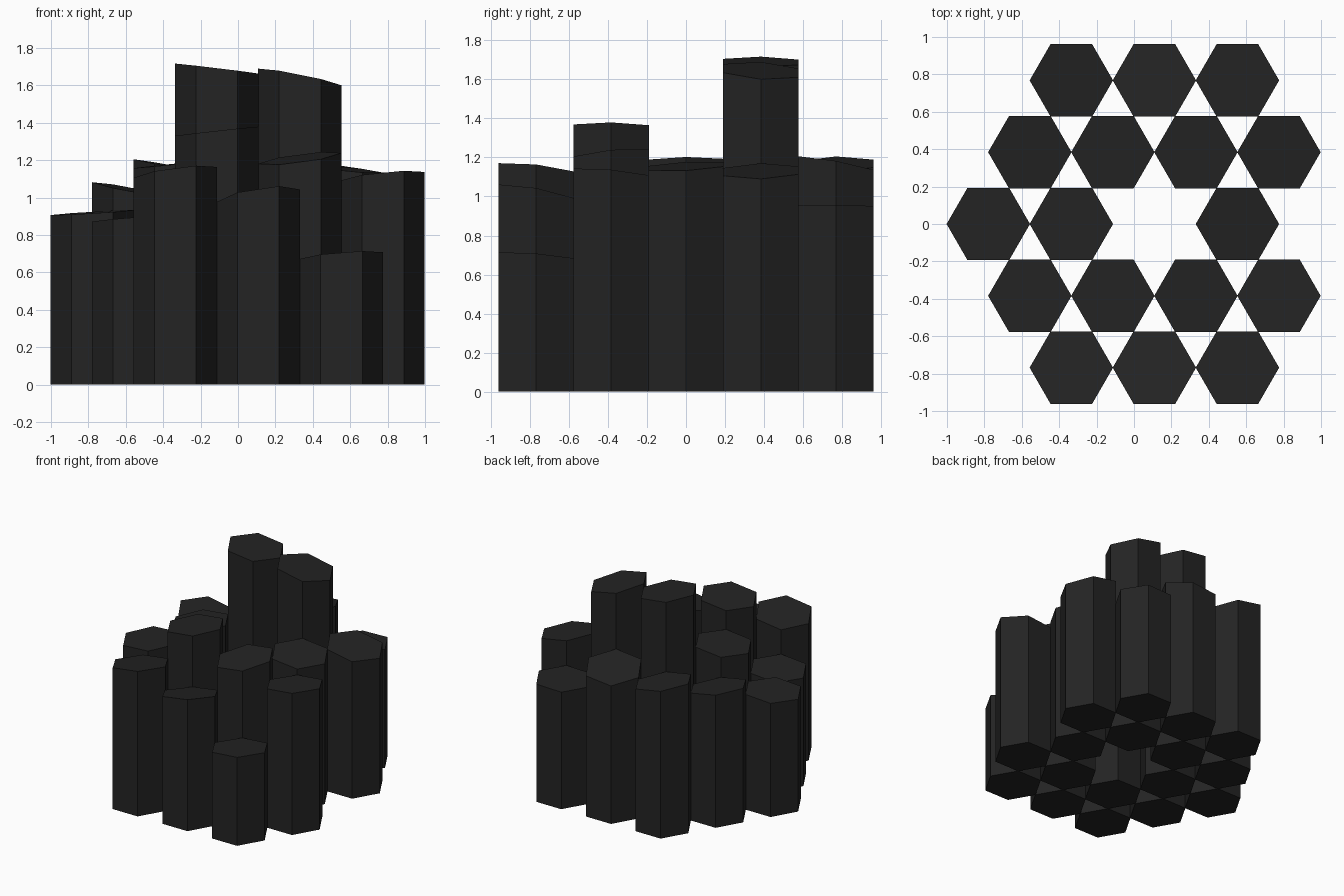
import bpy
import bmesh
import math

# Remove the default object
default_object = bpy.data.objects.get("Cube")
if default_object:
    bpy.data.objects.remove(default_object, do_unlink=True)

RADIUS = 0.223
SPACING = 0.444
ROW_STEP = 0.384
SHIFT = 0.109

# One dark stone colour
stone = bpy.data.materials.new("dark_basalt")
stone.use_nodes = True
stone.diffuse_color = (0.017, 0.017, 0.017, 1)
stone.node_tree.nodes["Principled BSDF"].inputs["Base Color"].default_value = stone.diffuse_color


def hex_column(name, x, y, height, slope_x, slope_y):
    """Six-sided column on the ground with a tilted top."""
    bm = bmesh.new()
    corners = [(RADIUS * math.cos(math.radians(a)), RADIUS * math.sin(math.radians(a)))
               for a in range(0, 360, 60)]
    bottom = [bm.verts.new((u, v, 0)) for u, v in corners]
    top = [bm.verts.new((u, v, height + slope_x * u + slope_y * v)) for u, v in corners]
    bm.faces.new(reversed(bottom))
    bm.faces.new(top)
    for i in range(len(corners)):
        j = (i + 1) % len(corners)
        bm.faces.new((bottom[i], bottom[j], top[j], top[i]))
    mesh = bpy.data.meshes.new(name)
    bm.to_mesh(mesh)
    bm.free()
    mesh.materials.append(stone)
    column = bpy.data.objects.new(name, mesh)
    column.location = (x, y, 0)
    bpy.context.scene.collection.objects.link(column)


# Rows from front to back: row name, row number, first column offset,
# then the centre height and top tilt of each column (None is a gap)
rows = [
    ("front", -2, -1, [(1.135, .13, -.11), (1.01, .15, -.18), (.69, .08, -.08)]),
    ("middle_front", -1, -1.5, [(.89, .08, -.02), (1.355, .11, -.01),
                                (1.21, .13, .1), (1.115, .1, -.09)]),
    ("middle", 0, -2, [(.92, .06, .02), (1.18, .1, .01), None, (1.155, -.1, .05)]),
    ("middle_back", 1, -1.5, [(1.04, -.19, .05), (1.69, -.12, -.01),
                              (1.645, -.2, -.06), (1.13, -.18, .02)]),
    ("back", 2, -1, [(1.165, -.18, .02), (1.16, .1, -.18), (.95, .03, -.01)]),
]

# Build every column on the staggered grid
for row_name, row, first, tops in rows:
    for i, top in enumerate(tops):
        if top:
            hex_column(f"{row_name}_column_{i + 1}", SHIFT + (first + i) * SPACING,
                       row * ROW_STEP, *top)
